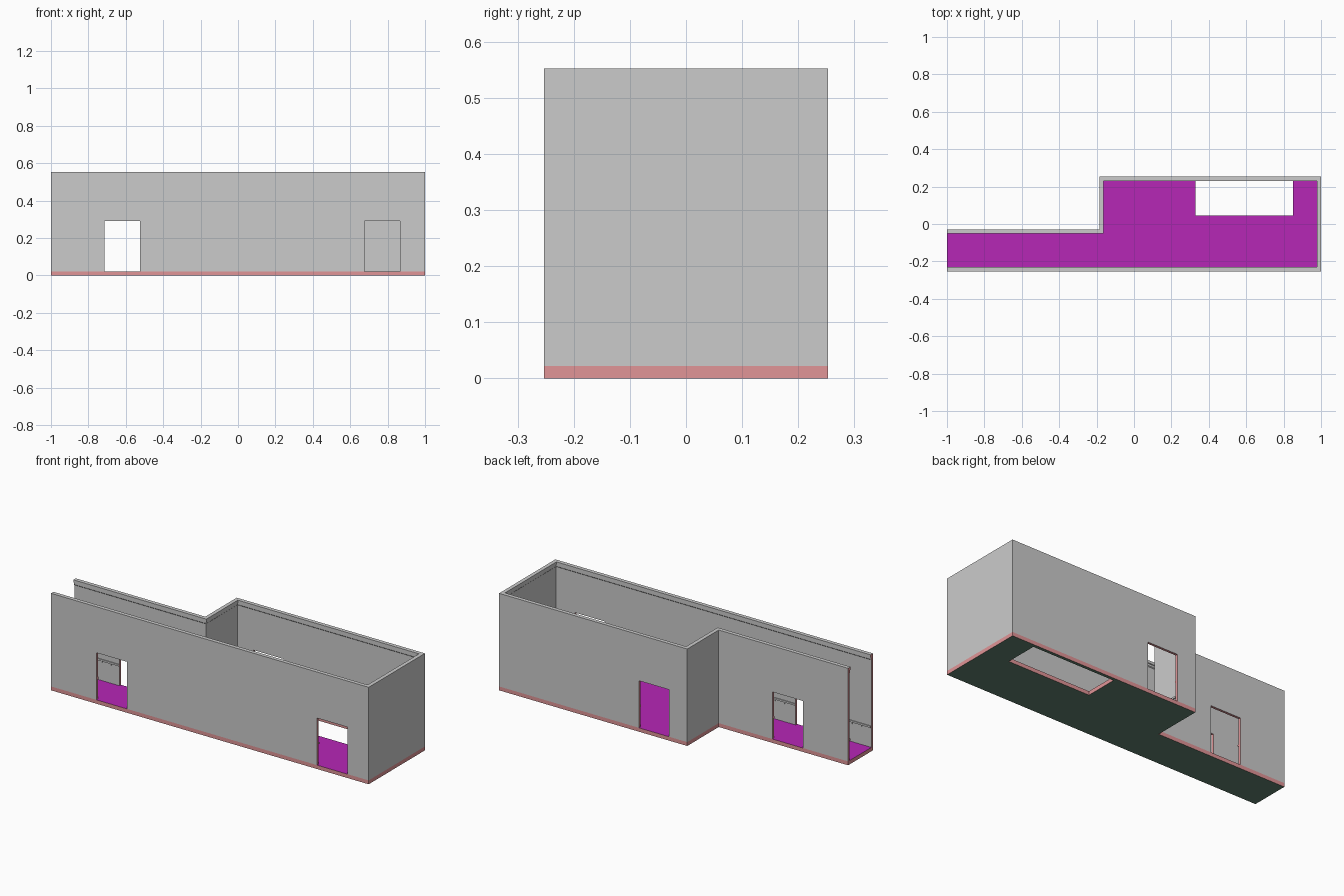
import bpy, bmesh
from mathutils import Vector

if "Cube" in bpy.data.objects:
    bpy.data.objects.remove(bpy.data.objects["Cube"])

FLOOR, TOP, T = 0.022, 0.552, 0.014
DOOR_TOP = 0.29
# Outer outline of the walls, left end open; the inside is left of travel
PATH = [Vector(p) for p in [(-1, -.253), (1, -.253), (1, .253),
                            (-.185, .253), (-.185, -.03), (-1, -.03)]]
# Door openings: x0, x1, y of the outer wall face
DOORS = [(-.715, -.523, -.253), (.675, .866, -.253),
         (-.715, -.523, -.03), (-.07, .12, .253)]


def material(name, color):
    m = bpy.data.materials.new(name)
    m.diffuse_color = (*color, 1)
    m.use_nodes = True
    m.node_tree.nodes["Principled BSDF"].inputs["Base Color"].default_value = m.diffuse_color
    return m


GREY = material("wall_grey", (.8, .8, .8))
RED = material("cut_edge_red", (.75, .3, .31))
PURPLE = material("floor_purple", (.47, .02, .47))
GREEN = material("underside_green", (.12, .22, .16))


def finish(name, bm, mats):
    bmesh.ops.recalc_face_normals(bm, faces=bm.faces)
    me = bpy.data.meshes.new(name)
    bm.to_mesh(me)
    bm.free()
    for m in mats:
        me.materials.append(m)
    ob = bpy.data.objects.new(name, me)
    bpy.context.collection.objects.link(ob)
    return ob


def add_box(bm, lo, hi):
    verts = bmesh.ops.create_cube(bm, size=1)["verts"]
    for v in verts:
        v.co = [(a + b) / 2 + c * (b - a) for a, b, c in zip(lo, hi, v.co)]


def left_normal(i):
    d = (PATH[i + 1] - PATH[i]).normalized()
    return Vector((-d.y, d.x))


def sweep(name, profile):
    """Sweep a (depth inward, z) profile along the wall path with mitred corners."""
    bm = bmesh.new()
    rings = []
    last = len(PATH) - 1
    for i, p in enumerate(PATH):
        if i == 0:
            n = left_normal(0)
        elif i == last:
            n = left_normal(last - 1)
        else:
            n = left_normal(i - 1) + left_normal(i)
        rings.append([bm.verts.new((*(p + n * d), z)) for d, z in profile])
    k = len(profile)
    for a, b in zip(rings, rings[1:]):
        for j in range(k):
            bm.faces.new((a[j], a[(j + 1) % k], b[(j + 1) % k], b[j]))
    for end in (rings[0], rings[-1]):
        bm.faces.new(end).material_index = 1
    return finish(name, bm, [GREY, RED])


def cut(ob, boxes):
    """Cut boxes out of an object; the cut faces become red."""
    for lo, hi in boxes:
        bm = bmesh.new()
        add_box(bm, lo, hi)
        cutter = finish("cutter", bm, [RED])
        cutter.hide_render = True
        mod = ob.modifiers.new("cut", "BOOLEAN")
        mod.operation = "DIFFERENCE"
        mod.solver = "EXACT"
        mod.material_mode = "TRANSFER"
        mod.object = cutter
        bpy.context.view_layer.objects.active = ob
        bpy.ops.object.modifier_apply(modifier=mod.name)
        bpy.data.objects.remove(cutter)


# Floor slab: purple top, green underside, red edges, with a stair opening
bm = bmesh.new()
base = bm.faces.new([bm.verts.new((p.x, p.y, 0)) for p in PATH])
ext = bmesh.ops.extrude_face_region(bm, geom=[base], use_keep_orig=True)
for v in ext["geom"]:
    if isinstance(v, bmesh.types.BMVert):
        v.co.z = FLOOR
bmesh.ops.recalc_face_normals(bm, faces=bm.faces)
for f in bm.faces:
    f.material_index = 1 if f.normal.z > .5 else 2 if f.normal.z < -.5 else 0
slab = finish("floor_slab", bm, [RED, PURPLE, GREEN])
cut(slab, [((.33, .045, -.1), (.85, .235, .1))])

# Walls with a stepped cornice along the inner top edge
door_boxes = [((x0, y - .05, -.05), (x1, y + .05, DOOR_TOP)) for x0, x1, y in DOORS]
walls = sweep("walls", [(0, FLOOR), (T, FLOOR), (T, .52), (.018, .524),
                        (.018, .535), (.022, .537), (.022, TOP), (0, TOP)])
cut(walls, door_boxes)

# Handrail along the inside of the walls, interrupted at the doors
rail = sweep("handrail", [(.016, .135), (.021, .135), (.021, .145), (.016, .145)])
cut(rail, door_boxes)

# Small brackets that carry the handrail
bm = bmesh.new()
for i in range(len(PATH) - 1):
    a, b = PATH[i], PATH[i + 1]
    n, length = left_normal(i), (b - a).length
    d = (b - a) / length
    count = round(length / .06)
    for j in range(1, count):
        p = a + d * (length * j / count)
        if any(abs(p.y - y) < .01 and x0 - .01 < p.x < x1 + .01 for x0, x1, y in DOORS):
            continue
        q, r = p + n * (T - .002) - d * .002, p + n * .019 + d * .002
        add_box(bm, (min(q.x, r.x), min(q.y, r.y), .125),
                (max(q.x, r.x), max(q.y, r.y), .139))
finish("rail_brackets", bm, [GREY])
